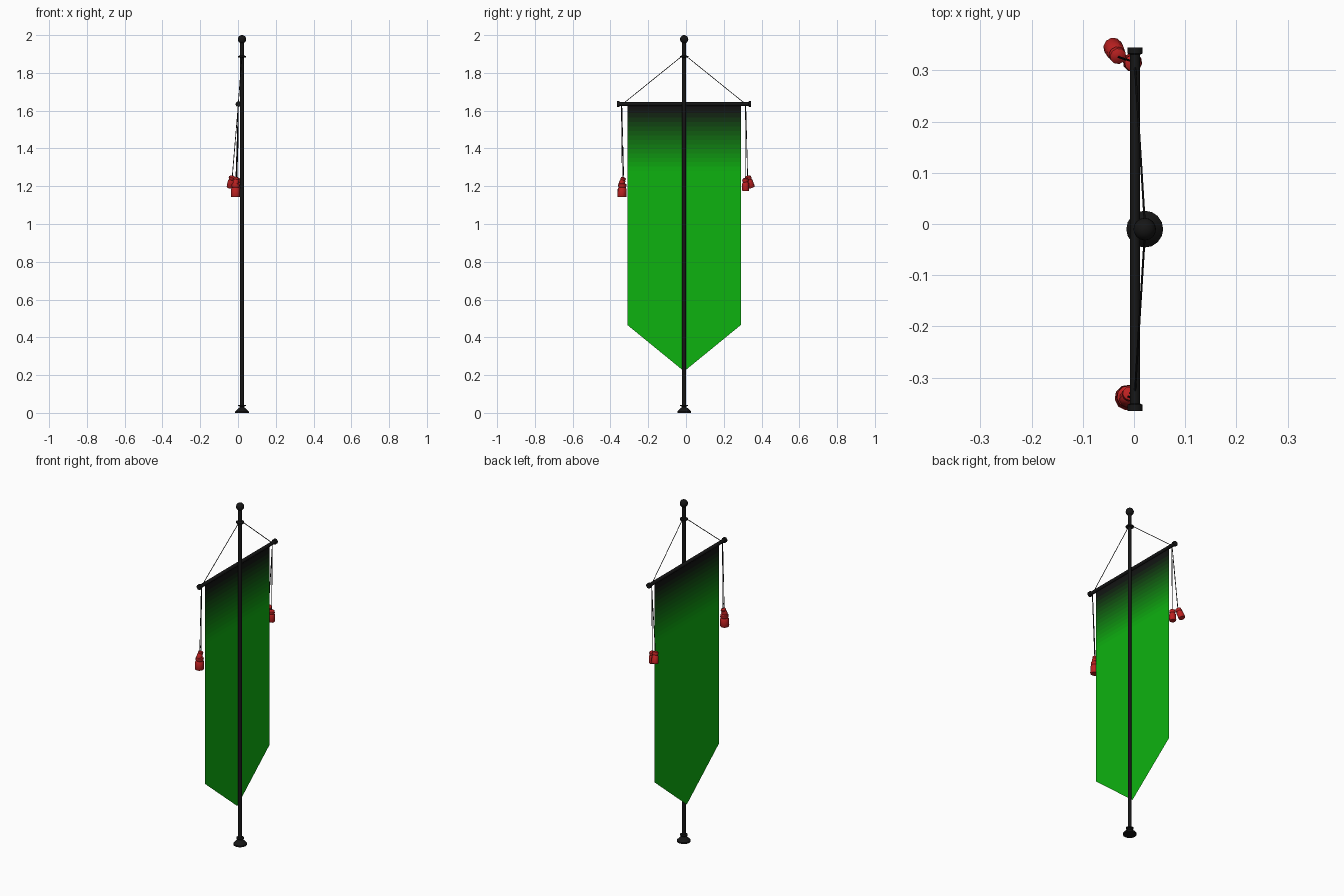
import bpy, bmesh, math
from mathutils import Vector

if "Cube" in bpy.data.objects:
    bpy.data.objects.remove(bpy.data.objects["Cube"])

PX, CY = 0.021, -0.01          # pole axis
BX, BZ = 0.002, 1.635          # crossbar axis


def material(name, rgb):
    m = bpy.data.materials.new(name)
    m.diffuse_color = (*rgb, 1)
    m.use_nodes = True
    m.node_tree.nodes["Principled BSDF"].inputs["Base Color"].default_value = m.diffuse_color
    return m


BLACK = material("black", (0.008, 0.008, 0.008))
RED = material("red", (0.5, 0.015, 0.015))


def lathe(name, profile, start, end, sides, mat, smooth=True):
    """Spin (radius, distance) points around the line start -> end."""
    start, end = Vector(start), Vector(end)
    rot = (end - start).to_track_quat('Z', 'Y')
    bm = bmesh.new()
    rings = []
    for r, h in profile:
        rings.append([bm.verts.new(start + rot @ Vector((
            r * math.cos(math.tau * i / sides),
            r * math.sin(math.tau * i / sides), h))) for i in range(sides)])
    for a, b in zip(rings, rings[1:]):
        for i in range(sides):
            j = (i + 1) % sides
            bm.faces.new((a[i], a[j], b[j], b[i]))
    bm.faces.new(rings[0][::-1])
    bm.faces.new(rings[-1])
    me = bpy.data.meshes.new(name)
    bm.to_mesh(me)
    bm.free()
    me.materials.append(mat)
    ob = bpy.data.objects.new(name, me)
    bpy.context.collection.objects.link(ob)
    if smooth:
        bpy.context.view_layer.objects.active = ob
        ob.select_set(True)
        bpy.ops.object.shade_smooth_by_angle(angle=math.radians(40))
        ob.select_set(False)
    return ob


def cord(name, a, b):
    length = (Vector(b) - Vector(a)).length
    return lathe(name, [(0.002, 0), (0.002, length)], a, b, 6, BLACK)


# Pole with flared foot, foot ring and upper collar
lathe("pole", [(0.036, 0), (0.036, 0.008), (0.028, 0.016), (0.018, 0.026),
               (0.0105, 0.030), (0.0105, 0.034), (0.021, 0.036),
               (0.021, 0.041), (0.0105, 0.043), (0.0105, 1.880),
               (0.022, 1.883), (0.022, 1.889), (0.0105, 1.892),
               (0.0105, 1.965)],
      (PX, CY, 0), (PX, CY, 2), 16, BLACK)

# Ball finial
R = 0.022
ball = [(max(R * math.sin(math.pi * i / 10), 0.0005),
         2 - R - R * math.cos(math.pi * i / 10)) for i in range(11)]
lathe("finial", ball, (PX, CY, 0), (PX, CY, 2), 16, BLACK)

# Crossbar with end caps
lathe("crossbar", [(0.015, 0), (0.015, 0.012), (0.010, 0.014), (0.010, 0.696),
                   (0.015, 0.698), (0.015, 0.710)],
      (BX, CY - 0.355, BZ), (BX, CY + 0.355, BZ), 12, BLACK)

# Support cords from collar to crossbar
for side, s in (("left", -1), ("right", 1)):
    cord("support_cord_" + side, (PX, CY + s * 0.012, 1.888),
         (BX, CY + s * 0.318, BZ + 0.006))

# Banner: strips fading from black to green, then the pointed lower cloth
GREEN = (0.004, 0.45, 0.005)
STEPS, FADE_TOP, FADE_END = 14, 1.61, 1.28
levels = [BZ] + [FADE_TOP + (FADE_END - FADE_TOP) * i / STEPS for i in range(STEPS + 1)]
bm = bmesh.new()
rows = [[bm.verts.new((BX, CY + s * 0.30, z)) for s in (-1, 1)] for z in levels]
me = bpy.data.meshes.new("banner")
for i, (a, b) in enumerate(zip(rows, rows[1:])):
    t = max(0, (i - 0.5) / STEPS) ** 1.6
    me.materials.append(material(f"banner_fade_{i}",
                                 [0.006 * (1 - t) + c * t for c in GREEN]))
    bm.faces.new((a[0], b[0], b[1], a[1])).material_index = i
me.materials.append(material("banner_green", GREEN))
low = [bm.verts.new((BX, CY + y, z)) for y, z in
       ((-0.30, 0.465), (0, 0.22), (0.30, 0.465))]
bm.faces.new((rows[-1][0], *low, rows[-1][1])).material_index = STEPS + 1
bm.to_mesh(me)
bm.free()
bpy.context.collection.objects.link(bpy.data.objects.new("banner", me))


# Tassels: bound head and flared skirt, each hanging from a cord
def tassel(name, hang, top, bottom, r):
    n = (Vector(bottom) - Vector(top)).length
    lathe(name, [(r * 0.45, 0), (r * 0.85, n * 0.08), (r * 0.9, n * 0.22),
                 (r * 0.75, n * 0.32), (r * 0.95, n * 0.42), (r, n * 0.95),
                 (r * 0.9, n)], top, bottom, 10, RED)
    cord(name + "_cord", hang, top)


tassel("tassel_left", (BX, -0.342, BZ), (-0.012, -0.337, 1.217), (-0.013, -0.339, 1.143), 0.025)
tassel("tassel_left_knot", (BX, -0.340, BZ), (-0.008, -0.330, 1.247), (-0.014, -0.343, 1.205), 0.016)
tassel("tassel_right", (BX, 0.314, BZ), (-0.002, 0.314, 1.243), (-0.003, 0.316, 1.175), 0.019)
tassel("tassel_right_tilted", (BX, 0.316, BZ), (-0.030, 0.326, 1.255), (-0.042, 0.347, 1.193), 0.019)
